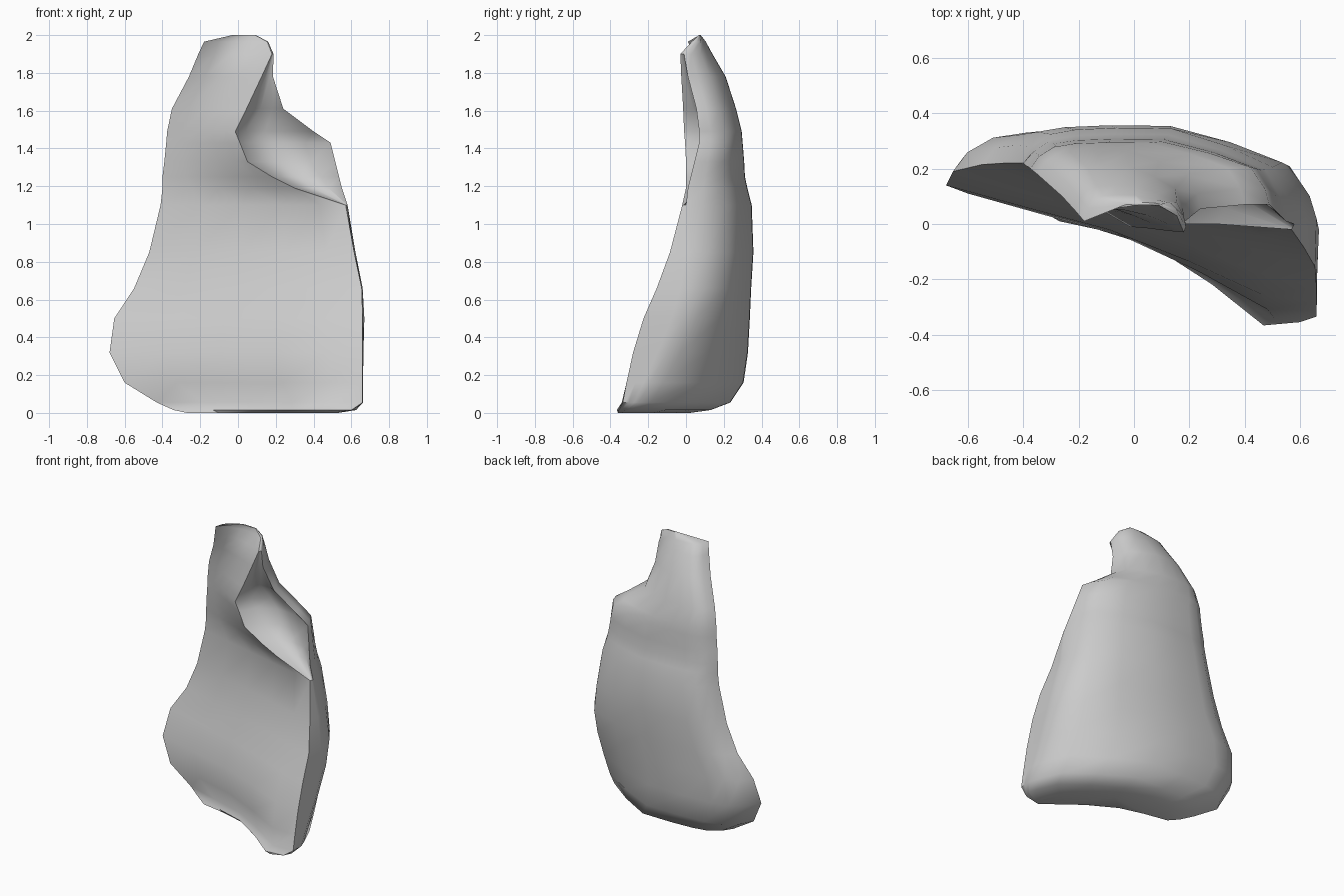
import bpy, bmesh
from mathutils import Vector
import math

# Cross-sections from bottom to top: z, left rim xy, front-right rim xy, right side xy, back depth
SECTIONS = [
    (0.00, -.27, .01, .50, -.36, .53, -.345, .02),
    (0.015, -.34, .05, .60, -.355, .625, -.30, .13),
    (0.055, -.43, .09, .66, -.335, .662, -.25, .235),
    (0.16, -.60, .11, .66, -.315, .662, -.19, .305),
    (0.32, -.68, .14, .66, -.28, .664, -.10, .328),
    (0.50, -.655, .19, .66, -.225, .669, -.02, .338),
    (0.66, -.55, .215, .655, -.155, .66, .02, .345),
    (0.85, -.47, .22, .615, -.085, .622, .03, .357),
    (1.10, -.41, .22, .57, -.02, .58, .00, .348),
    (1.19, -.40, .22, .30, .00, .55, .01, .325),
    (1.25, -.40, .22, .18, .00, .535, .025, .312),
    (1.33, -.39, .21, .05, .00, .515, .045, .308),
    (1.43, -.38, .205, .01, -.005, .49, .07, .30),
    (1.49, -.375, .20, -.015, -.01, .40, .07, .295),
    (1.61, -.35, .18, .045, -.015, .24, .055, .265),
    (1.78, -.26, .10, .125, -.025, .185, .01, .21),
    (1.90, -.21, .045, .18, -.03, .188, -.01, .14),
    (1.965, -.18, .01, .155, .03, .16, .04, .105),
]
# Rounded back: position across the width, share of the back depth
BACK = [(.02, .25), (.08, .57), (.25, .78), (.45, .99), (.65, 1), (.80, .96), (.89, .85), (.96, .5)]
# Front: position across the width, dish of the face near the base, dish of the base edge
FRONT = [(0, 0, 0), (.22, .02, .05), (.44, .045, .085), (.66, 0, .075), (.86, -.07, .03), (1, 0, 0)]
# Notch wall: position from front rim to right side, depth of the scoop
NOTCH = [(.13, .09), (.38, .14), (.72, .10)]


def ring(z, lx, ly, nx, ny, rx, ry, yb):
    left, notch, right = Vector((lx, ly, z)), Vector((nx, ny, z)), Vector((rx, ry, z))
    pts = []
    low = max(0, 1 - z / .7)
    top = .2 * max(0, z - 1.7) if z < 1.98 else 0
    for t, dish, base in FRONT:
        p = left.lerp(notch, t)
        p.y += low * (base if z == 0 else dish) + top * 4 * t * (1 - t)
        pts.append(p)
    scoop = min(1, (rx - nx) / .4) if 1.15 < z < 1.85 else 0
    for t, depth in NOTCH:
        p = notch.lerp(right, t)
        p.y += depth * scoop
        pts.append(p)
    pts.append(right)
    for t, f in BACK:
        p = right.lerp(left, t)
        p.y += (yb - p.y) * (f ** (1 + .6 * low) if t < .4 else f)
        pts.append(p)
    return pts


# Loft the sections into a closed lobe
bm = bmesh.new()
rings = [[bm.verts.new(p) for p in ring(*s)] for s in SECTIONS]
rings.append([bm.verts.new(p) for p in ring(2.0, -.03, .07, .09, .068, .095, .07, .078)])
n = len(rings[0])
for a, b in zip(rings, rings[1:]):
    for i in range(n):
        j = (i + 1) % n
        bm.faces.new((a[i], a[j], b[j], b[i]))
bm.faces.new(rings[0][::-1])
bm.faces.new(rings[-1])
bmesh.ops.recalc_face_normals(bm, faces=bm.faces)
mesh = bpy.data.meshes.new("notched_lobe")
bm.to_mesh(mesh)
bm.free()
lobe = bpy.data.objects.new("notched_lobe", mesh)
bpy.context.collection.objects.link(lobe)

# Smooth surface with crisp rims
bpy.context.view_layer.objects.active = lobe
lobe.select_set(True)
bpy.ops.object.shade_smooth_by_angle(angle=math.radians(50))
